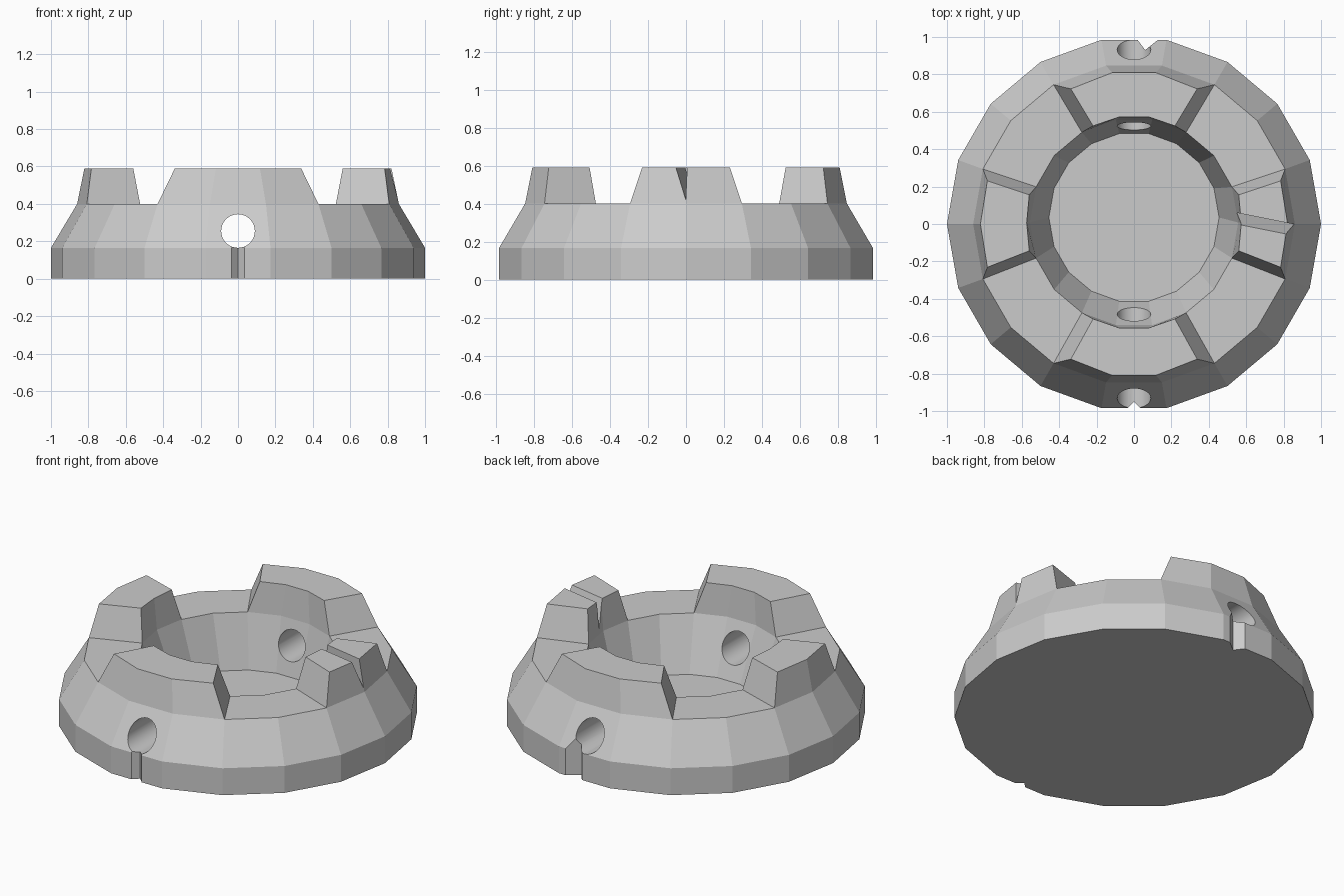
import bpy, bmesh
from math import sin, cos, pi
from mathutils import Matrix

SEGS = 18
FLOOR, LEDGE, TOP = 0.08, 0.4, 0.59

old = bpy.data.objects.get("Cube")
if old:
    bpy.data.objects.remove(old, do_unlink=True)

grey = bpy.data.materials.new("stone grey")
grey.use_nodes = True
colour = (0.6, 0.6, 0.6, 1)
grey.diffuse_color = colour
grey.node_tree.nodes["Principled BSDF"].inputs["Base Color"].default_value = colour


def make_object(name, bm):
    bmesh.ops.recalc_face_normals(bm, faces=bm.faces[:])
    mesh = bpy.data.meshes.new(name)
    bm.to_mesh(mesh)
    bm.free()
    mesh.materials.append(grey)
    obj = bpy.data.objects.new(name, mesh)
    bpy.context.collection.objects.link(obj)
    return obj


def prism(name, outline, along):
    """Cutter: an outline swept along a vector."""
    bm = bmesh.new()
    face = bm.faces.new([bm.verts.new(p) for p in outline])
    swept = bmesh.ops.extrude_face_region(bm, geom=[face])
    moved = [v for v in swept["geom"] if isinstance(v, bmesh.types.BMVert)]
    bmesh.ops.translate(bm, verts=moved, vec=along)
    return make_object(name, bm)


# Round bowl body: rings of (radius, height, y shift) from base to bowl floor
bm = bmesh.new()
rings = []
for radius, z, shift in [(1, 0, 0), (1, 0.165, 0), (0.86, LEDGE, 0),
                         (0.557, LEDGE, 0.008), (0.455, FLOOR, 0.035)]:
    rings.append([bm.verts.new((radius * cos(2 * pi * i / SEGS),
                                radius * sin(2 * pi * i / SEGS) + shift, z))
                  for i in range(SEGS)])
outer, inner = rings[2], rings[3]
bm.faces.new(rings[0])
bm.faces.new(rings[-1])

# Rim blocks: vertex runs on the front, back, left and right of the rim
blocks = [(-1, 0, 1), (3, 4, 5, 6), (8, 9, 10), (12, 13, 14, 15)]
raised = {i % SEGS for run in blocks for i in run[:-1]}
for lower, upper in zip(rings, rings[1:]):
    for i in range(SEGS):
        if lower is outer and i in raised:
            continue
        j = (i + 1) % SEGS
        bm.faces.new((lower[i], lower[j], upper[j], upper[i]))


def raise_vert(vert, along_x, depth_scale):
    """Lift a ledge vertex to the rim, narrowing the block sideways."""
    narrow = 0.785
    sx, sy = (depth_scale, narrow) if along_x else (narrow, depth_scale)
    return bm.verts.new((vert.co.x * sx, vert.co.y * sy, TOP))


for n, run in enumerate(blocks):
    along_x = n % 2 == 0
    low_out = [outer[i % SEGS] for i in run]
    low_in = [inner[i % SEGS] for i in run]
    ends = (0, len(run) - 1)
    top_out = [raise_vert(v, along_x, 0.97 if k in ends else 0.955)
               for k, v in enumerate(low_out)]
    top_in = [raise_vert(v, along_x, 1.07 if k in ends else 1.03)
              for k, v in enumerate(low_in)]
    for k in range(len(run) - 1):
        bm.faces.new((low_out[k], low_out[k + 1], top_out[k + 1], top_out[k]))
        bm.faces.new((top_out[k], top_out[k + 1], top_in[k + 1], top_in[k]))
        bm.faces.new((top_in[k], top_in[k + 1], low_in[k + 1], low_in[k]))
    for k in ends:
        bm.faces.new((low_out[k], top_out[k], top_in[k], low_in[k]))
bowl = make_object("bowl", bm)

# Round hole running front to back through both walls
bm = bmesh.new()
bmesh.ops.create_cone(bm, cap_ends=True, segments=32, radius1=0.09, radius2=0.09,
                      depth=3, matrix=Matrix.Translation((0, 0, 0.255))
                      @ Matrix.Rotation(pi / 2, 4, "X"))
for face in bm.faces:
    face.smooth = len(face.verts) == 4
hole = make_object("hole_cutter", bm)

# Wedge grooves below the hole, and a slanted slit across the left block
front_groove = prism("front_groove_cutter",
                     [(-0.06, -1.01, -0.1), (0.06, -1.01, -0.1), (0, -0.95, -0.1)],
                     (0, 0, 0.355))
back_groove = prism("back_groove_cutter",
                    [(0, 1.01, -0.1), (0.16, 1.01, -0.1), (0.06, 0.93, -0.1)],
                    (0, 0, 0.355))
slit = prism("slit_cutter",
             [(0.4, 0.09, 0.42), (0.4, 0.09, 0.7), (0.4, -0.01, 0.7)],
             (0.6, -0.12, 0))

# Cut the openings
for cutter in (hole, front_groove, back_groove, slit):
    cutter.hide_render = True
    cutter.hide_set(True)
    cut = bowl.modifiers.new(cutter.name, "BOOLEAN")
    cut.operation = "DIFFERENCE"
    cut.solver = "EXACT"
    cut.object = cutter
